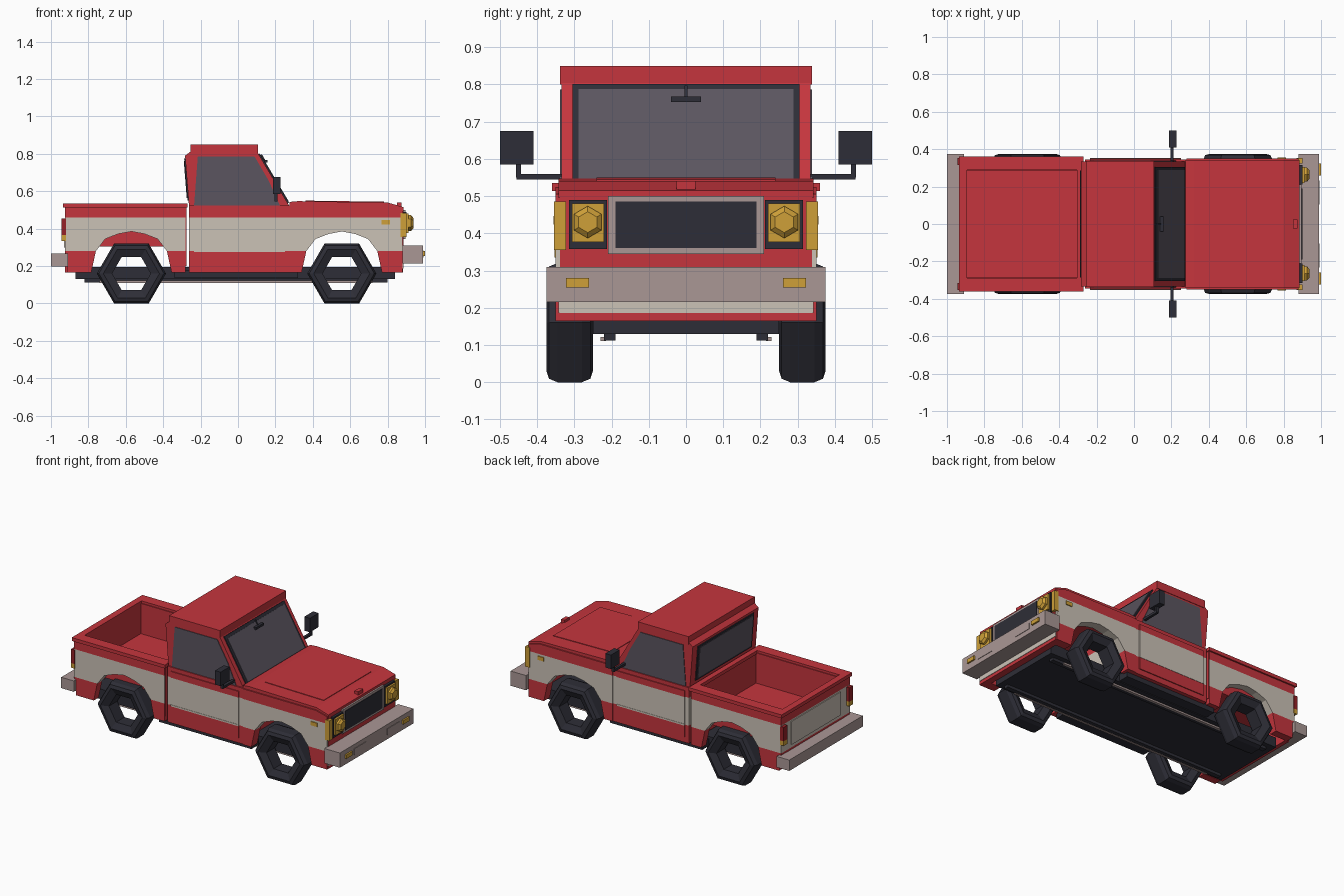
import bpy, bmesh, math

def mat(name, r, g, b):
    m = bpy.data.materials.new(name)
    m.diffuse_color = (r, g, b, 1)
    return m

RED = mat("red paint", 0.56, 0.036, 0.047)
CREAM = mat("cream paint", 0.60, 0.54, 0.47)
METAL = mat("bumper grey", 0.40, 0.31, 0.30)
BLACK = mat("black rubber", 0.027, 0.027, 0.038)
AMBER = mat("amber lamp", 0.62, 0.35, 0.04)
GLASS = mat("tinted glass", 0.105, 0.09, 0.115)
DARKRED = mat("tail lamp red", 0.30, 0.015, 0.02)

def finish(name, verts, faces, m, band=False):
    bm = bmesh.new()
    vs = [bm.verts.new(v) for v in verts]
    for f in faces:
        bm.faces.new([vs[i] for i in f])
    bmesh.ops.recalc_face_normals(bm, faces=bm.faces)
    if band:  # cream stripe between two heights, on outward faces
        bmesh.ops.triangulate(bm, faces=bm.faces[:])
        for z in (0.28, 0.46):
            bmesh.ops.bisect_plane(bm, geom=bm.verts[:] + bm.edges[:] + bm.faces[:],
                                   plane_co=(0, 0, z), plane_no=(0, 0, 1))
        bm.normal_update()
        for f in bm.faces:
            c = f.calc_center_median()
            f.material_index = int(0.28 < c.z < 0.46)
    me = bpy.data.meshes.new(name)
    bm.to_mesh(me)
    bm.free()
    me.materials.append(m)
    if band:
        me.materials.append(CREAM)
    ob = bpy.data.objects.new(name, me)
    bpy.context.collection.objects.link(ob)
    return ob

def prism(name, pts, y0, y1, m, band=False):
    """Extrude an (x, z) outline from y0 to y1."""
    n = len(pts)
    verts = [(x, y0, z) for x, z in pts] + [(x, y1, z) for x, z in pts]
    faces = [list(range(n)), list(range(n, 2 * n))]
    faces += [[i, (i + 1) % n, n + (i + 1) % n, n + i] for i in range(n)]
    return finish(name, verts, faces, m, band)

def box(name, x0, x1, y0, y1, z0, z1, m, band=False):
    return prism(name, [(x0, z0), (x1, z0), (x1, z1), (x0, z1)], y0, y1, m, band)

def pair(fn, name, *a):
    """Build the left and right copy of a part by swapping the y range."""
    for s, side in ((-1, "right_"), (1, "left_")):
        fn(side + name, s, *a)

def box2(name, s, x0, x1, y0, y1, z0, z1, m, band=False):
    box(name, x0, x1, s * y0, s * y1, z0, z1, m, band)

def prism2(name, s, pts, y0, y1, m, band=False):
    prism(name, pts, s * y0, s * y1, m, band)

def arch(cx):
    """Wheel arch outline, left to right."""
    return [(cx + dx, z) for dx, z in ((-0.215, 0.165), (-0.19, 0.28), (-0.14, 0.345),
            (-0.07, 0.372), (0, 0.385), (0.07, 0.372), (0.14, 0.345), (0.19, 0.28), (0.215, 0.165))]

# wheels: six-sided rings
def wheel(name, s, cx):
    prof = [(0.103, 0.27), (0.15, 0.25), (0.174, 0.257), (0.185, 0.28),
            (0.185, 0.345), (0.174, 0.368), (0.15, 0.375), (0.103, 0.355)]
    n = len(prof)
    verts = [(cx + r * math.cos(k * math.pi / 3), s * y, 0.16 + r * math.sin(k * math.pi / 3))
             for k in range(6) for r, y in prof]
    faces = [[k * n + i, k * n + (i + 1) % n, (k + 1) % 6 * n + (i + 1) % n, (k + 1) % 6 * n + i]
             for k in range(6) for i in range(n)]
    finish(name, verts, faces, BLACK)

RX, FX = -0.57, 0.555
pair(wheel, "rear_wheel", RX)
pair(wheel, "front_wheel", FX)

# chassis
box("chassis", -0.87, 0.84, -0.25, 0.25, 0.13, 0.195, BLACK)
box("cab_underside", -0.34, 0.32, -0.32, 0.32, 0.135, 0.18, BLACK)
pair(box2, "side_rail", -0.82, 0.80, 0.19, 0.22, 0.112, 0.135, BLACK)
pair(box2, "exhaust_strip", -0.74, 0.72, 0.215, 0.23, 0.11, 0.122, METAL)

# load bed
pair(prism2, "bed_side", [(-0.91, 0.165)] + arch(RX) + [(-0.28, 0.165), (-0.28, 0.52), (-0.925, 0.52),
     (-0.925, 0.28)], 0.30, 0.35, RED, True)
pair(box2, "bed_liner", -0.90, -0.28, 0.285, 0.301, 0.305, 0.52, RED)
pair(box2, "bed_rim", -0.935, -0.27, 0.29, 0.36, 0.513, 0.535, RED)
box("bed_floor", -0.90, -0.28, -0.30, 0.30, 0.305, 0.325, RED)
box("bed_front_wall", -0.30, -0.276, -0.345, 0.345, 0.20, 0.52, RED)
box("bed_front_rim", -0.305, -0.27, -0.30, 0.30, 0.513, 0.535, RED)
box("tailgate", -0.925, -0.897, -0.30, 0.30, 0.165, 0.52, RED, True)
box("tailgate_liner", -0.898, -0.893, -0.29, 0.29, 0.32, 0.52, RED)
box("tailgate_rim", -0.935, -0.892, -0.30, 0.30, 0.513, 0.535, RED)
box("tailgate_panel", -0.93, -0.92, -0.25, 0.25, 0.30, 0.45, CREAM)
pair(box2, "tail_lamp", -0.945, -0.92, 0.315, 0.353, 0.365, 0.455, DARKRED)
pair(box2, "tail_indicator", -0.945, -0.92, 0.315, 0.353, 0.335, 0.365, AMBER)
box("rear_bumper", -1.0, -0.91, -0.375, 0.375, 0.197, 0.267, METAL)

# cab
box("cab_lower", -0.262, 0.285, -0.345, 0.345, 0.165, 0.525, RED, True)
prism("cab_upper", [(-0.262, 0.52), (-0.283, 0.79), (-0.25, 0.815), (0.1, 0.815), (0.275, 0.52)],
      -0.335, 0.335, RED)
box("roof", -0.255, 0.107, -0.338, 0.338, 0.80, 0.85, RED)
pair(box2, "door_panel", -0.235, 0.25, 0.34, 0.351, 0.20, 0.50, RED, True)
pair(box2, "door_crease", -0.235, 0.25, 0.35, 0.353, 0.276, 0.286, CREAM)
pair(prism2, "side_window", [(-0.235, 0.522), (-0.215, 0.787), (0.088, 0.787), (0.165, 0.655),
     (0.225, 0.522)], 0.33, 0.339, GLASS)

# plates lying on the sloped windscreen line, between heights z0 and z1
def slope(z, off):
    return (0.1 + (0.815 - z) * 0.175 / 0.295 + off * 0.86, z + off * 0.51)

def screen(name, y0, y1, z0, z1, a, b, m):
    prism(name, [slope(z0, a), slope(z1, a), slope(z1, b), slope(z0, b)], y0, y1, m)

screen("windscreen_frame", -0.305, 0.305, 0.535, 0.798, -0.005, 0.007, BLACK)
screen("windscreen", -0.289, 0.289, 0.54, 0.782, 0.0, 0.010, GLASS)
screen("mirror_stem", -0.004, 0.004, 0.76, 0.79, 0.005, 0.015, BLACK)
box("rear_view_mirror", 0.138, 0.157, -0.04, 0.04, 0.753, 0.768, BLACK)

def rear_plate(name, y, z0, z1, off, m):
    bx = lambda z: -0.262 - (z - 0.52) * 0.021 / 0.27
    prism(name, [(bx(z0) + 0.01, z0), (bx(z1) + 0.01, z1), (bx(z1) - off, z1), (bx(z0) - off, z0)], -y, y, m)

rear_plate("rear_window_frame", 0.285, 0.55, 0.775, 0.006, BLACK)
rear_plate("rear_window", 0.27, 0.563, 0.762, 0.009, GLASS)

# door mirrors
pair(box2, "mirror_arm", 0.195, 0.212, 0.335, 0.455, 0.545, 0.56, BLACK)
pair(box2, "mirror_post", 0.195, 0.212, 0.443, 0.457, 0.55, 0.60, BLACK)
pair(box2, "mirror_head", 0.186, 0.226, 0.41, 0.50, 0.585, 0.675, BLACK)

# front fenders and bonnet
pair(prism2, "front_fender", [(0.28, 0.165)] + arch(FX) + [(0.88, 0.165), (0.88, 0.505), (0.80, 0.525),
     (0.28, 0.525)], 0.29, 0.35, RED, True)
prism("bonnet", [(0.275, 0.50), (0.275, 0.543), (0.32, 0.547), (0.80, 0.54), (0.885, 0.515), (0.885, 0.495)],
      -0.342, 0.342, RED)
prism("bonnet_panel", [(0.36, 0.53), (0.36, 0.55), (0.78, 0.544), (0.78, 0.53)], -0.24, 0.24, RED)
box("bonnet_catch", 0.85, 0.875, -0.025, 0.025, 0.51, 0.541, RED)
pair(box2, "side_marker", 0.768, 0.812, 0.345, 0.356, 0.423, 0.447, AMBER)

# nose
box("nose", 0.83, 0.884, -0.338, 0.338, 0.29, 0.505, RED)
box("front_valance", 0.84, 0.883, -0.34, 0.34, 0.165, 0.30, RED)
box("valance_stripe", 0.88, 0.886, -0.343, 0.343, 0.186, 0.225, CREAM)
box("grille_surround", 0.88, 0.896, -0.21, 0.21, 0.345, 0.50, METAL)
box("grille", 0.89, 0.90, -0.19, 0.19, 0.36, 0.485, BLACK)
box("front_bumper", 0.88, 0.99, -0.375, 0.375, 0.215, 0.31, METAL)
pair(box2, "bumper_slot", 0.985, 0.993, 0.105, 0.232, 0.245, 0.283, METAL)
pair(box2, "bumper_indicator", 0.985, 1.0, 0.26, 0.323, 0.255, 0.28, AMBER)

# headlamps
pair(box2, "headlamp_housing", 0.88, 0.90, 0.212, 0.315, 0.358, 0.49, BLACK)
pair(box2, "headlamp_plate", 0.895, 0.912, 0.22, 0.306, 0.376, 0.48, AMBER)
pair(box2, "corner_lamp", 0.87, 0.90, 0.323, 0.354, 0.355, 0.485, AMBER)

def lens(name, s):
    verts = [(x, s * 0.264 + r * math.sin(k * math.pi / 3), 0.43 + r * math.cos(k * math.pi / 3))
             for x, r in ((0.905, 0.043), (0.925, 0.043), (0.937, 0.028)) for k in range(6)]
    faces = [list(range(6)), list(range(12, 18))]
    faces += [[j + k, j + (k + 1) % 6, j + 6 + (k + 1) % 6, j + 6 + k] for j in (0, 6) for k in range(6)]
    finish(name, verts, faces, AMBER)

pair(lens, "headlamp_lens")
